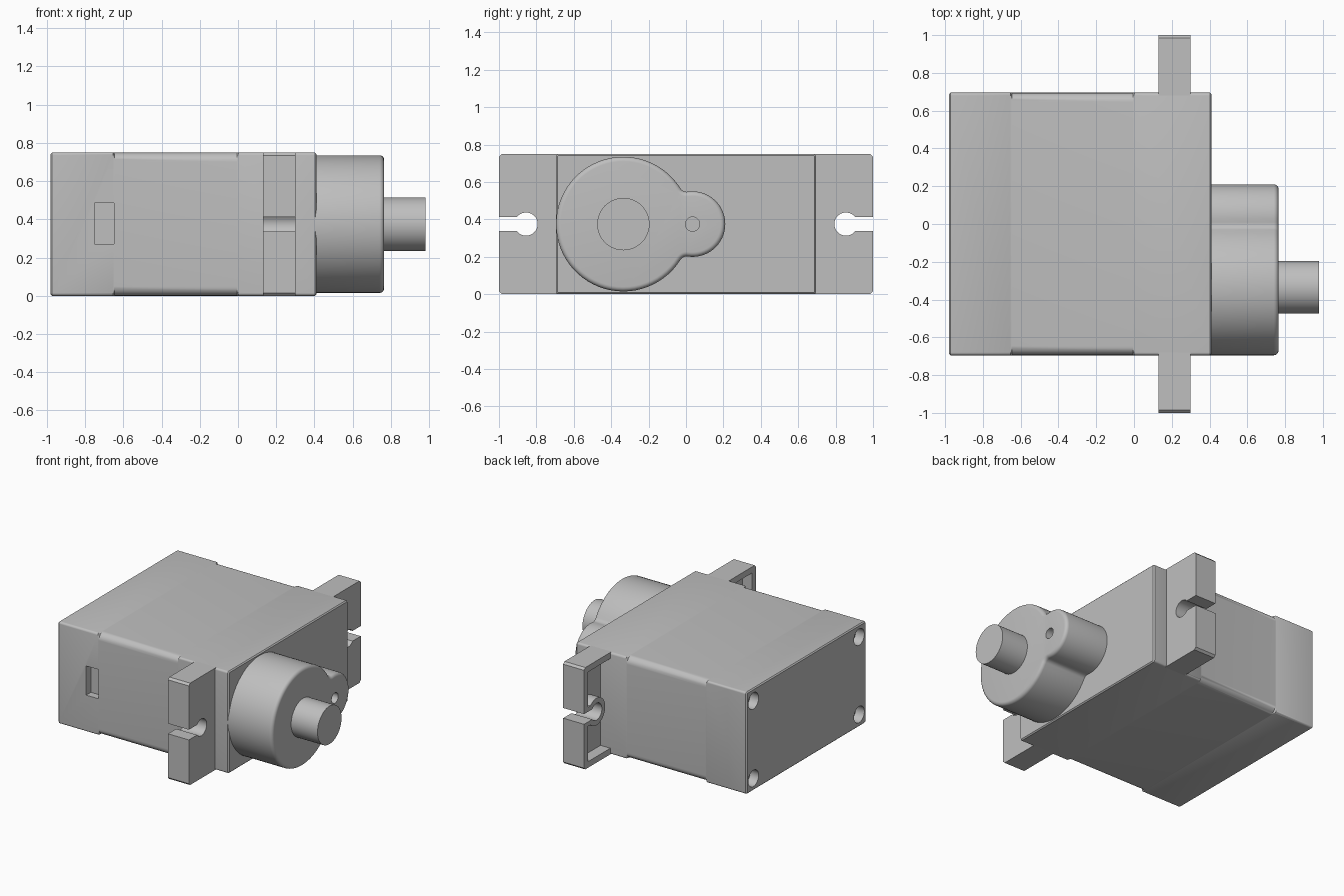
import bpy, bmesh
from math import pi, cos, sin, atan2, sqrt
from mathutils import Matrix

if "Cube" in bpy.data.objects:
    bpy.data.objects.remove(bpy.data.objects["Cube"])

MID = 0.375          # height of the centre line
SHAFT_Y = -0.335

grey = bpy.data.materials.new("grey_plastic")
grey.use_nodes = True
grey.diffuse_color = (0.52, 0.52, 0.52, 1)
grey.node_tree.nodes["Principled BSDF"].inputs["Base Color"].default_value = grey.diffuse_color


def arc(cy, cz, r, a0, a1, n):
    return [(cy + r * cos(a0 + (a1 - a0) * i / n), cz + r * sin(a0 + (a1 - a0) * i / n))
            for i in range(n + 1)]


def finish(name, bm):
    bmesh.ops.recalc_face_normals(bm, faces=bm.faces)
    mesh = bpy.data.meshes.new(name)
    bm.to_mesh(mesh)
    bm.free()
    mesh.materials.append(grey)
    ob = bpy.data.objects.new(name, mesh)
    ob.location.z = MID
    bpy.context.collection.objects.link(ob)
    return ob


def loft(name, stations, open_seam=False):
    """Skin (x, outline) stations along x and cap both ends."""
    bm = bmesh.new()
    rings = [[bm.verts.new((x, y, z)) for y, z in outline] for x, outline in stations]
    n = len(rings[0])
    for a, b in zip(rings, rings[1:]):
        for i in range(n):
            j = (i + 1) % n
            bm.faces.new((a[i], a[j], b[j], b[i]))
    bm.faces.new(rings[0])
    bm.faces.new(rings[-1])
    if open_seam:
        seam = [f for f in bm.faces if all(abs(v.co.z) < 1e-5 for v in f.verts)]
        bmesh.ops.delete(bm, geom=seam, context='FACES')
    return finish(name, bm)


def apply_and_shade(ob):
    bpy.ops.object.select_all(action='DESELECT')
    ob.select_set(True)
    bpy.context.view_layer.objects.active = ob
    bpy.ops.object.convert(target='MESH')
    bpy.ops.object.shade_smooth_by_angle(angle=0.6)


def cut(ob, cutter):
    cutter.hide_render = True
    mod = ob.modifiers.new("cut", 'BOOLEAN')
    mod.operation = 'DIFFERENCE'
    mod.solver = 'EXACT'
    mod.object = cutter


def carve(ob, cutters):
    for c in cutters:
        cut(ob, c)
    apply_and_shade(ob)
    for c in cutters:
        bpy.data.objects.remove(c)


def rounded_rect(r, inset=0.0):
    hy, hz = 0.695 - inset, MID - inset
    pts = []
    for k, (sy, sz) in enumerate([(1, 1), (-1, 1), (-1, -1), (1, -1)]):
        pts += arc(sy * (hy - r), sz * (hz - r), r, k * pi / 2, (k + 1) * pi / 2, 6)
    return pts


def disc(name, y, z, r, x0, x1):
    ring = arc(y, z, r, 0, 2 * pi, 48)[:-1]
    return loft(name, [(x0, ring), (x1, ring)])


# Case: small edges at both ends, softer long edges in the middle
small, soft = rounded_rect(0.015), rounded_rect(0.05)
tip = rounded_rect(0.008, 0.008)
case = loft("case", [(-0.98, tip), (-0.972, small), (-0.655, small), (-0.647, soft),
                     (-0.006, soft), (0.002, small), (0.402, small), (0.41, tip)])

# Screw recesses in the base and the cable window in the front
cutters = [disc("screw_recess_cutter", sy * 0.615, sz * 0.285, 0.06, -1.05, -0.91)
           for sy in (-1, 1) for sz in (-1, 1)]
bm = bmesh.new()
bmesh.ops.create_cube(bm, size=1, matrix=Matrix.Translation((-0.70, -0.70, 0.0025))
                      @ Matrix.Diagonal((0.10, 0.12, 0.215, 1)))
cutters.append(finish("window_cutter", bm))
carve(case, cutters)

# Mounting ears: slotted plate, with a rim and boss behind it
HOLE_Y, HOLE_R, BOSS_R, SLOT = 0.855, 0.062, 0.1, 0.0375
a = atan2(SLOT, sqrt(HOLE_R ** 2 - SLOT ** 2))
edge = [(0.68, MID), (0.985, MID), (1.0, MID - 0.015), (1.0, SLOT)]
keyhole = arc(HOLE_Y, 0, HOLE_R, a, pi, 16)
plate = edge + keyhole + [(0.68, 0)]
b = atan2(0.07, sqrt(BOSS_R ** 2 - 0.07 ** 2))
boss = arc(HOLE_Y, 0, BOSS_R, pi, b, 16)
rim = edge + keyhole + boss + [(0.955, 0.07), (0.955, MID - 0.045), (0.68, MID - 0.045)]
for name, outline, x0, x1 in (("ear_plates", plate, 0.21, 0.30), ("ear_rims", rim, 0.13, 0.21)):
    ear = loft(name, [(x0, outline), (x1, outline)], open_seam=True)
    mirror = ear.modifiers.new("mirror", 'MIRROR')
    mirror.use_axis = (False, True, True)
    apply_and_shade(ear)


# Gear housing: two discs blended by fillets
def housing_outline(d):
    R, r, f, dist = 0.36 - d, 0.175 - d, 0.04 + d, 0.37
    u = (dist ** 2 + (R + f) ** 2 - (r + f) ** 2) / (2 * dist)
    v = sqrt((R + f) ** 2 - u ** 2)
    big, little = atan2(v, u), atan2(v, u - dist)
    y1 = SHAFT_Y + dist
    return (arc(SHAFT_Y, 0, R, big, 2 * pi - big, 56)
            + arc(SHAFT_Y + u, -v, f, pi - big, pi - little, 8)[1:-1]
            + arc(y1, 0, r, -little, little, 32)
            + arc(SHAFT_Y + u, v, f, little - pi, big - pi, 8)[1:-1])


ROUND = 0.025
stations = [(0.40, housing_outline(0))]
for i in range(6):
    t = i / 5 * pi / 2
    stations.append((0.765 - ROUND + ROUND * sin(t), housing_outline(ROUND * (1 - cos(t)))))
housing = loft("gear_housing", stations)
carve(housing, [disc("pin_hole_cutter", SHAFT_Y + 0.37, 0, 0.038, 0.67, 0.85)])

# Output shaft
shaft = disc("output_shaft", SHAFT_Y, 0, 0.14, 0.75, 0.98)
apply_and_shade(shaft)
